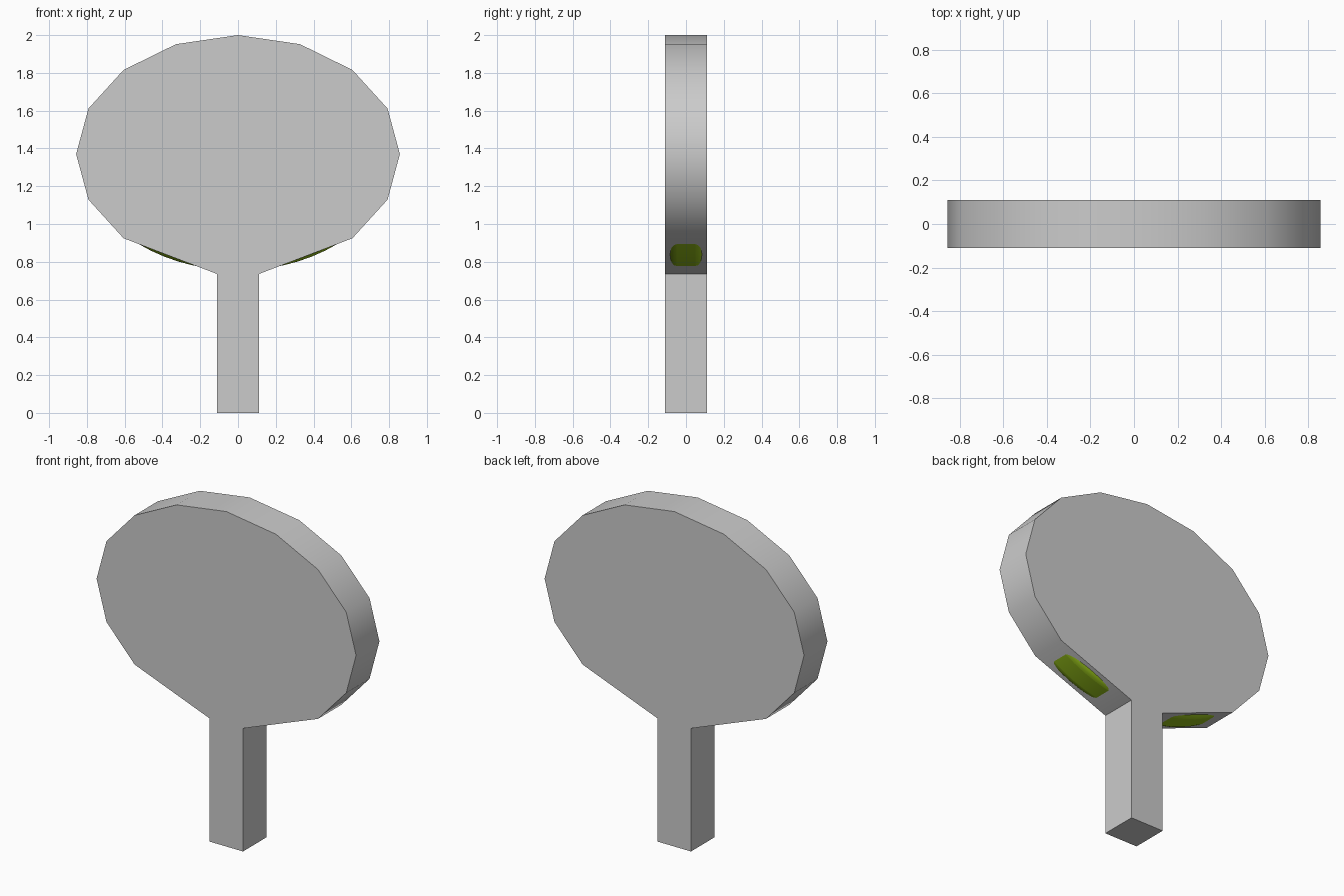
import bpy, bmesh, math

if "Cube" in bpy.data.objects:
    bpy.data.objects.remove(bpy.data.objects["Cube"])

CZ, DEPTH = 1.37, 0.11


def ellipse(rx, rz, n, steps):
    # points run clockwise from the top, seen from the front
    return [(rx * math.sin(2 * math.pi * i / n), CZ + rz * math.cos(2 * math.pi * i / n)) for i in steps]


def slab(name, outline, half):
    bm = bmesh.new()
    face = bm.faces.new([bm.verts.new((x, -half, z)) for x, z in outline])
    side = bmesh.ops.extrude_face_region(bm, geom=[face])["geom"]
    bmesh.ops.translate(bm, vec=(0, 2 * half, 0), verts=[g for g in side if isinstance(g, bmesh.types.BMVert)])
    bmesh.ops.recalc_face_normals(bm, faces=bm.faces)
    mesh = bpy.data.meshes.new(name)
    bm.to_mesh(mesh)
    bm.free()
    obj = bpy.data.objects.new(name, mesh)
    bpy.context.collection.objects.link(obj)
    return obj


def smooth(obj, degrees):
    bpy.ops.object.select_all(action='DESELECT')
    obj.select_set(True)
    bpy.context.view_layer.objects.active = obj
    bpy.ops.object.shade_smooth_by_angle(angle=math.radians(degrees))


# Faceted oval head running into a square handle
right = ellipse(0.857, 0.63, 16, range(0, 7)) + [(0.11, 0.735), (0.11, 0)]
left = [(-x, z) for x, z in reversed(right[1:])]
body = slab("paddle_body", right + left, DEPTH)
smooth(body, 35)

# Green rounded disc inside the head, showing through the two lower slopes
disc = slab("inner_disc", ellipse(0.83, 0.615, 64, range(64)), 0.1)
bevel = disc.modifiers.new("rounded_rim", 'BEVEL')
bevel.width = 0.05
bevel.segments = 6
bevel.limit_method = 'ANGLE'
bevel.angle_limit = math.radians(40)
smooth(disc, 40)
green = bpy.data.materials.new("green")
green.diffuse_color = (0.3, 0.52, 0.01, 1)
green.use_nodes = True
green.node_tree.nodes["Principled BSDF"].inputs["Base Color"].default_value = green.diffuse_color
disc.data.materials.append(green)
